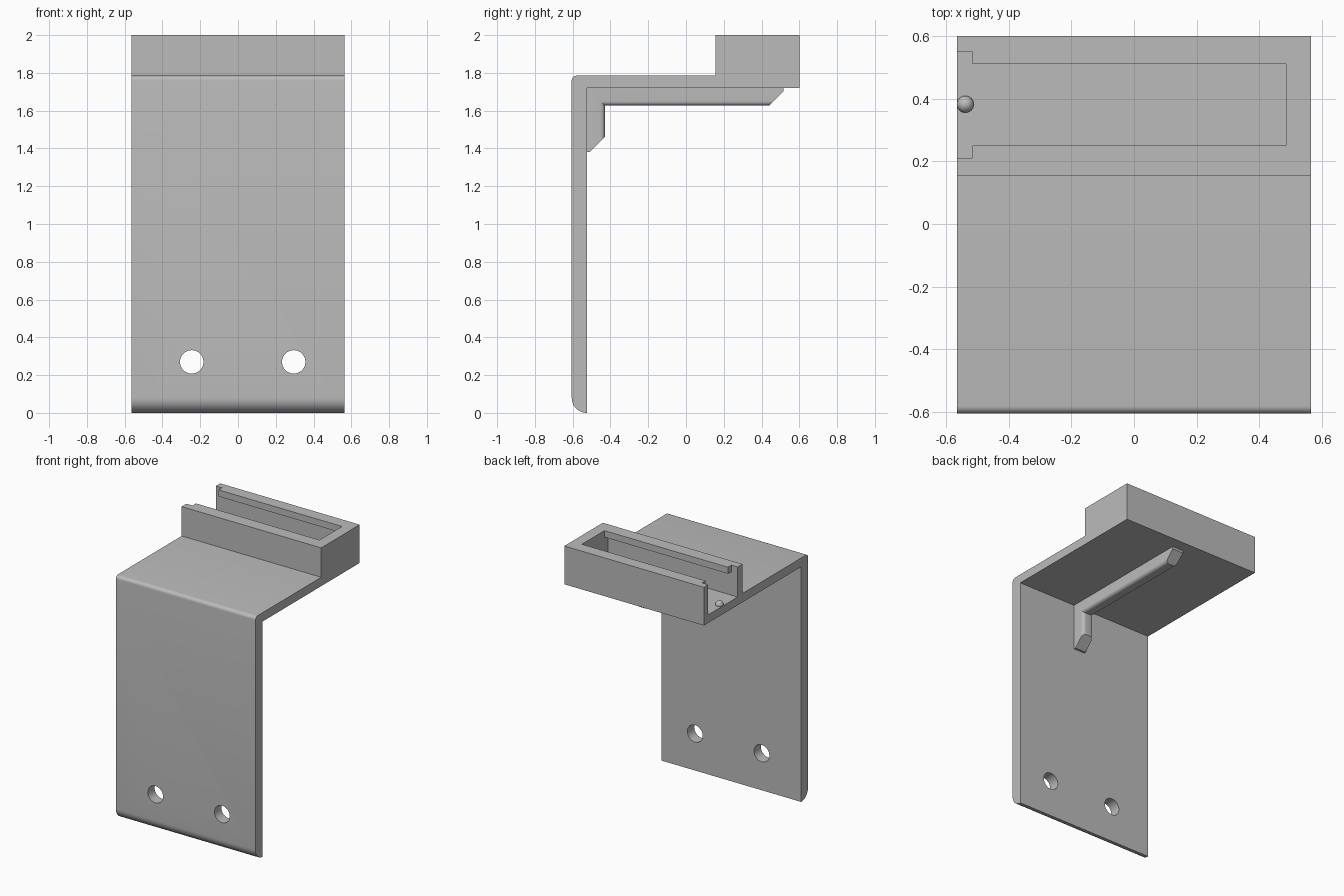
import bpy, bmesh, math
from mathutils import Matrix

if "Cube" in bpy.data.objects:
    bpy.data.objects.remove(bpy.data.objects["Cube"], do_unlink=True)

grey = bpy.data.materials.new("plain_grey")
grey.use_nodes = True
grey.diffuse_color = (0.5, 0.5, 0.5, 1)
grey.node_tree.nodes["Principled BSDF"].inputs["Base Color"].default_value = (0.5, 0.5, 0.5, 1)

HALF = 0.565


def add_object(name, bm):
    bmesh.ops.recalc_face_normals(bm, faces=bm.faces[:])
    mesh = bpy.data.meshes.new(name)
    bm.to_mesh(mesh)
    bm.free()
    mesh.materials.append(grey)
    obj = bpy.data.objects.new(name, mesh)
    bpy.context.collection.objects.link(obj)
    return obj


def extrude_profile(points, x0, x1):
    """Solid from a (y, z) outline, extruded along x."""
    bm = bmesh.new()
    face = bm.faces.new([bm.verts.new((x0, y, z)) for y, z in points])
    ext = bmesh.ops.extrude_face_region(bm, geom=[face])["geom"]
    verts = [v for v in ext if isinstance(v, bmesh.types.BMVert)]
    bmesh.ops.translate(bm, verts=verts, vec=(x1 - x0, 0, 0))
    return bm


def arc(cy, cz, r, a0, a1, steps):
    angles = [math.radians(a0 + (a1 - a0) * i / steps) for i in range(steps + 1)]
    return [(cy + r * math.cos(a), cz + r * math.sin(a)) for a in angles]


def box(x0, x1, y0, y1, z0, z1):
    return extrude_profile([(y0, z0), (y1, z0), (y1, z1), (y0, z1)], x0, x1)


def activate(obj):
    bpy.ops.object.select_all(action="DESELECT")
    obj.select_set(True)
    bpy.context.view_layer.objects.active = obj


def cut(obj, bm):
    cutter = add_object("cutter", bm)
    cutter.hide_render = True
    mod = obj.modifiers.new("cut", "BOOLEAN")
    mod.operation, mod.solver, mod.object = "DIFFERENCE", "EXACT", cutter
    activate(obj)
    bpy.ops.object.modifier_apply(modifier=mod.name)
    bpy.data.objects.remove(cutter, do_unlink=True)


# Bent plate with the raised holder block on its rear edge
outline = [(-0.525, 0), (-0.525, 1.72), (0.6, 1.72), (0.6, 2), (0.155, 2), (0.155, 1.785)]
outline += arc(-0.58, 1.76, 0.025, 90, 180, 6)
outline += arc(-0.525, 0.08, 0.08, 180, 270, 12)[:-1]
bracket = add_object("bracket", extrude_profile(outline, -HALF, HALF))

# Sliding channel under the lips, the slot between them, and the wide mouth
cut(bracket, box(-0.7, 0.485, 0.21, 0.55, 1.78, 1.952))
cut(bracket, box(-0.7, 0.485, 0.25, 0.51, 1.85, 2.1))
cut(bracket, box(-0.7, -0.515, 0.21, 0.55, 1.85, 2.1))

# Screw holes
for x in (-0.245, 0.295):
    bm = bmesh.new()
    place = Matrix.Translation((x, -0.56, 0.27)) @ Matrix.Rotation(math.pi / 2, 4, "X")
    bmesh.ops.create_cone(bm, cap_ends=True, segments=40, radius1=0.062,
                          radius2=0.062, depth=0.4, matrix=place)
    cut(bracket, bm)

# Stiffening rib in the inner corner, outer long edges rounded
rib_outline = [(-0.54, 1.38), (-0.51, 1.38), (-0.43, 1.46), (-0.43, 1.627), (0.44, 1.627),
               (0.515, 1.702), (0.515, 1.735), (-0.54, 1.735)]
bm = extrude_profile(rib_outline, 0.0, 0.09)


def is_long_edge(e):
    a, b = (v.co for v in e.verts)
    if abs(a.x - b.x) > 0.01:
        return False
    wall = abs(a.y + 0.43) < 0.001 and abs(b.y + 0.43) < 0.001
    under = abs(a.z - 1.627) < 0.001 and abs(b.z - 1.627) < 0.001
    return wall or under


bmesh.ops.bevel(bm, geom=[e for e in bm.edges if is_long_edge(e)], offset=0.025,
                offset_type="OFFSET", segments=6, profile=0.5, affect="EDGES")
rib = add_object("rib", bm)

# Small ball catch at the channel mouth
bm = bmesh.new()
bmesh.ops.create_uvsphere(bm, u_segments=24, v_segments=14, radius=0.027,
                          matrix=Matrix.Translation((-0.538, 0.382, 1.785)))
catch = add_object("ball_catch", bm)

for obj in (bracket, rib, catch):
    activate(obj)
    bpy.ops.object.shade_smooth_by_angle(angle=math.radians(30))
